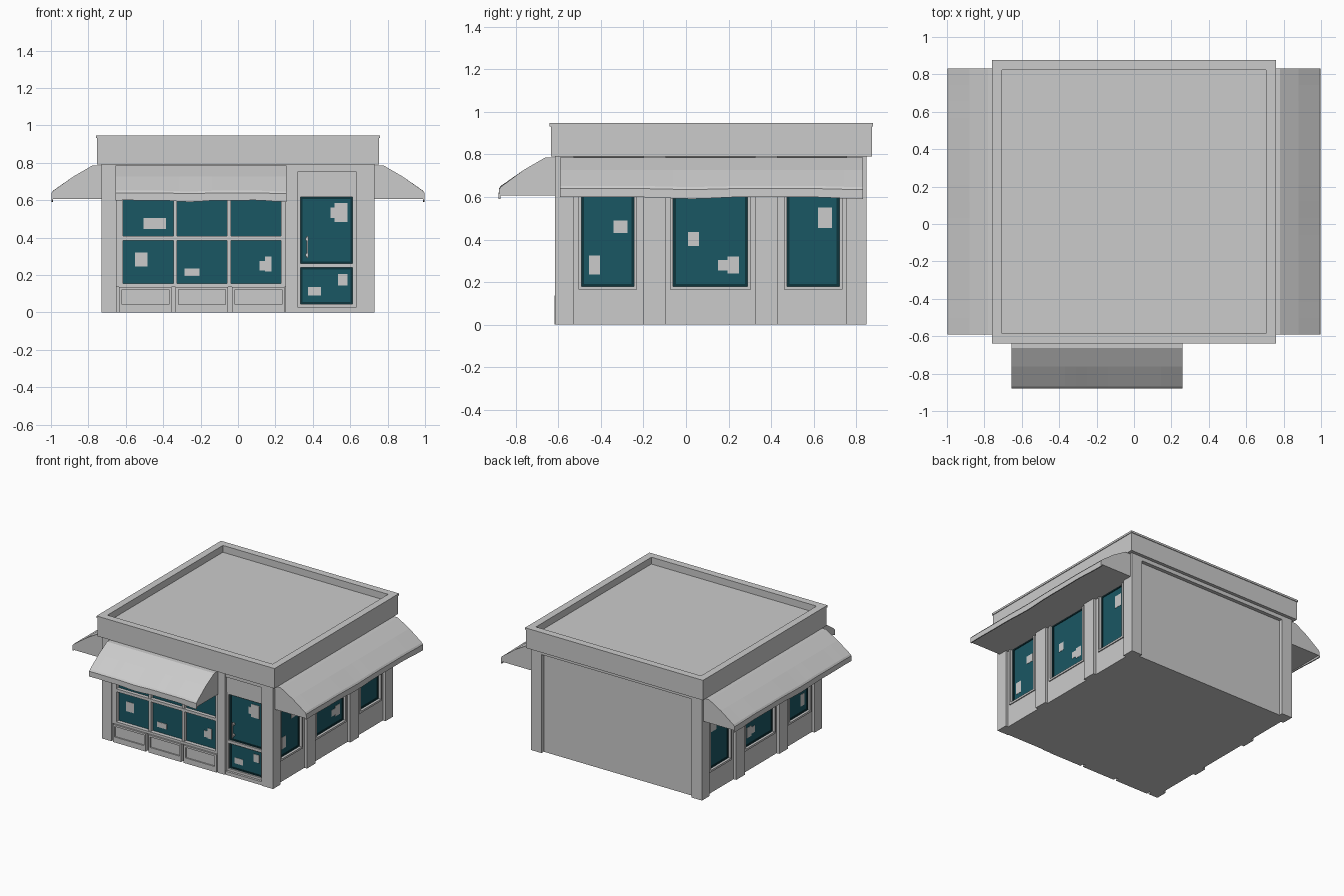
import bpy, bmesh, math

if "Cube" in bpy.data.objects:
    bpy.data.objects.remove(bpy.data.objects["Cube"])

def material(name, col):
    m = bpy.data.materials.new(name)
    m.diffuse_color = (*col, 1)
    m.use_nodes = True
    m.node_tree.nodes["Principled BSDF"].inputs["Base Color"].default_value = m.diffuse_color
    return m

GLASS = material("teal_glass", (0.01, 0.095, 0.125))
EDGE = material("dark_glass_edge", (0.004, 0.035, 0.045))

def finish(name, bm, mat=None):
    bmesh.ops.recalc_face_normals(bm, faces=bm.faces)
    me = bpy.data.meshes.new(name)
    bm.to_mesh(me)
    bm.free()
    ob = bpy.data.objects.new(name, me)
    bpy.context.collection.objects.link(ob)
    if mat:
        me.materials.append(mat)
    return ob

# Wall mapping: u along the wall, d outward from the centre, z up
WALLS = {
    "front": lambda u, d, z: (u, -d, z),
    "back": lambda u, d, z: (u, d, z),
    "right": lambda u, d, z: (d, u, z),
    "left": lambda u, d, z: (-d, u, z),
}

def boxes(name, wall, rects, d0, d1, mat=None):
    """One object made of boxes (u0, u1, z0, z1) spanning depth d0..d1 on a wall."""
    bm = bmesh.new()
    f = WALLS[wall]
    for u0, u1, z0, z1 in rects:
        v = [bm.verts.new(f(u, d, z)) for d in (d0, d1)
             for u, z in ((u0, z0), (u1, z0), (u1, z1), (u0, z1))]
        for q in ((0, 1, 2, 3), (4, 5, 6, 7), (0, 1, 5, 4),
                  (1, 2, 6, 5), (2, 3, 7, 6), (3, 0, 4, 7)):
            bm.faces.new([v[i] for i in q])
    return finish(name, bm, mat)

def ring(o, i):
    """Four rectangles that fill the outer rectangle around the inner one."""
    return [(o[0], i[0], o[2], o[3]), (i[1], o[1], o[2], o[3]),
            (i[0], i[1], o[2], i[2]), (i[0], i[1], i[3], o[3])]

def grow(r, k):
    return (r[0] - k, r[1] + k, r[2] - k, r[3] + k)

def awning(name, wall, u0, u1, d, n=16):
    """Sloped awning with a gently waving valance, base at depth d."""
    bm = bmesh.new()
    f = WALLS[wall]
    loops = []
    for k in range(n + 1):
        t = k / n
        w = 0.004 * math.sin(t * 11) + 0.002 * math.sin(t * 23 + 1)
        prof = [(-0.03, 0.787), (0.05, 0.785), (0.15, 0.727), (0.258, 0.65 + w / 2),
                (0.267, 0.638 + w / 2), (0.268, 0.597 + w), (0.26, 0.597 + w),
                (0.258, 0.606), (-0.03, 0.606)]
        loops.append([bm.verts.new(f(u0 + (u1 - u0) * t, d + o, z)) for o, z in prof])
    m = len(loops[0])
    for a, b in zip(loops, loops[1:]):
        for j in range(m):
            bm.faces.new((a[j], a[(j + 1) % m], b[(j + 1) % m], b[j]))
    bm.faces.new(loops[0])
    bm.faces.new(loops[-1])
    return finish(name, bm)

def plan_ring(name, x, y0, y1, w, z0, z1):
    """Rectangular rim around the roof."""
    boxes(name, "back", [(-x, -x + w, z0, z1), (x - w, x, z0, z1)], y0, y1)
    for s, a in (("front", y0), ("rear", y1 - w)):
        boxes(name + "_" + s, "back", [(-x + w, x - w, z0, z1)], a, a + w)

# Core and roof
boxes("building_core", "back", [(-0.685, 0.685, 0, 0.79)], -0.565, 0.815)
boxes("roof_slab", "back", [(-0.735, 0.735, 0.79, 0.893)], -0.615, 0.855)
plan_ring("parapet", 0.755, -0.635, 0.873, 0.048, 0.79, 0.932)
plan_ring("parapet_cap", 0.76, -0.64, 0.878, 0.055, 0.932, 0.947)

# Back wall: recessed panel framed by corner piers and a header
boxes("back_panel", "back", [(-0.64, 0.64, 0, 0.76)], 0.81, 0.82)
boxes("back_frame", "back", [(-0.70, -0.64, 0, 0.79), (0.64, 0.70, 0, 0.79),
                             (-0.64, 0.64, 0.76, 0.79)], 0.80, 0.848)

# Side walls, mirrored left and right
windows = [(-0.49, -0.245, 0.18, 0.612), (-0.06, 0.29, 0.18, 0.612), (0.475, 0.72, 0.18, 0.612)]
bays = [(-0.525, -0.20), (-0.095, 0.325), (0.43, 0.755)]
side_posters = [(-0.34, -0.275, 0.43, 0.49), (-0.455, -0.405, 0.235, 0.325),
                (0.01, 0.06, 0.37, 0.435), (0.195, 0.25, 0.24, 0.32),
                (0.15, 0.20, 0.255, 0.305), (0.62, 0.685, 0.455, 0.55)]
for s in ("right", "left"):
    boxes(s + "_pilasters", s, [(-0.615, -0.525, 0, 0.79), (-0.20, -0.095, 0, 0.79),
                                (0.325, 0.43, 0, 0.79), (0.755, 0.848, 0, 0.79)], 0.65, 0.73)
    for n, (win, bay) in enumerate(zip(windows, bays)):
        frame = grow(win, 0.015)
        tag = f"{s}_window_{n}"
        boxes(tag + "_wall", s, ring((bay[0], bay[1], 0, 0.79), frame), 0.68, 0.708)
        boxes(tag + "_frame", s, ring(frame, win), 0.68, 0.716)
        boxes(tag + "_edge", s, ring(win, grow(win, -0.012)), 0.68, 0.697, EDGE)
        boxes(tag + "_glass", s, [grow(win, -0.012)], 0.68, 0.692, GLASS)
    boxes(s + "_posters", s, side_posters, 0.69, 0.694)
    awning(s + "_awning", s, -0.592, 0.832, 0.73)

# Front piers and headers
boxes("front_piers", "front", [(-0.73, -0.65, 0, 0.79), (0.255, 0.32, 0, 0.79),
                               (0.63, 0.73, 0, 0.79)], 0.55, 0.615)
boxes("front_header", "front", [(-0.65, 0.255, 0.62, 0.79), (0.32, 0.63, 0.755, 0.79)], 0.55, 0.612)

# Shop window: frame, mullions, glass and posters
boxes("shop_glass", "front", [(-0.615, 0.23, 0.155, 0.61)], 0.56, 0.575, GLASS)
boxes("shop_frame", "front", ring((-0.65, 0.255, 0.135, 0.63), (-0.615, 0.23, 0.155, 0.61)), 0.56, 0.605)
boxes("shop_mullions", "front", [(-0.345, -0.325, 0.155, 0.61), (-0.058, -0.038, 0.155, 0.61)], 0.56, 0.598)
boxes("shop_rail", "front", [(-0.615, 0.23, 0.386, 0.408)], 0.56, 0.602)
boxes("shop_posters", "front", [(-0.505, -0.385, 0.445, 0.505), (-0.55, -0.485, 0.245, 0.32),
                                (-0.285, -0.205, 0.195, 0.235), (0.145, 0.18, 0.22, 0.30),
                                (0.115, 0.15, 0.225, 0.275)], 0.57, 0.578)

# Base panels below the shop window
boxes("base_wall", "front", [(-0.65, 0.255, 0, 0.14)], 0.55, 0.59)
for n in range(3):
    x = -0.635 + n * 0.302
    outer = (x, x + 0.28, 0.0, 0.137)
    inner = (x + 0.015, x + 0.265, 0.042, 0.122)
    boxes(f"base_panel_{n}", "front", ring(outer, inner), 0.58, 0.618)
    boxes(f"base_panel_inset_{n}", "front", [inner], 0.58, 0.608)

# Door: frame, two panes, transom, step and handle
upper = (0.335, 0.612, 0.262, 0.617)
lower = (0.335, 0.612, 0.045, 0.24)
boxes("door_frame", "front", ring((0.32, 0.63, 0.251, 0.632), upper)
      + ring((0.32, 0.63, 0.025, 0.251), lower), 0.55, 0.592)
for tag, pane in (("upper", upper), ("lower", lower)):
    boxes(f"door_{tag}_edge", "front", ring(pane, grow(pane, -0.01)), 0.56, 0.58, EDGE)
    boxes(f"door_{tag}_glass", "front", [grow(pane, -0.01)], 0.56, 0.574, GLASS)
boxes("door_posters", "front", [(0.515, 0.585, 0.485, 0.585), (0.495, 0.53, 0.505, 0.56),
                                (0.375, 0.445, 0.09, 0.135), (0.535, 0.585, 0.145, 0.205)], 0.57, 0.577)
boxes("door_transom", "front", [(0.32, 0.63, 0.632, 0.755)], 0.55, 0.595)
boxes("door_step", "front", [(0.32, 0.63, 0, 0.027)], 0.55, 0.61)
boxes("door_handle_bar", "front", [(0.366, 0.374, 0.29, 0.41)], 0.595, 0.603)
boxes("door_handle_mounts", "front", [(0.362, 0.378, 0.30, 0.314), (0.362, 0.378, 0.386, 0.40)], 0.57, 0.598)

# Front awning
awning("front_awning", "front", -0.655, 0.26, 0.612)
